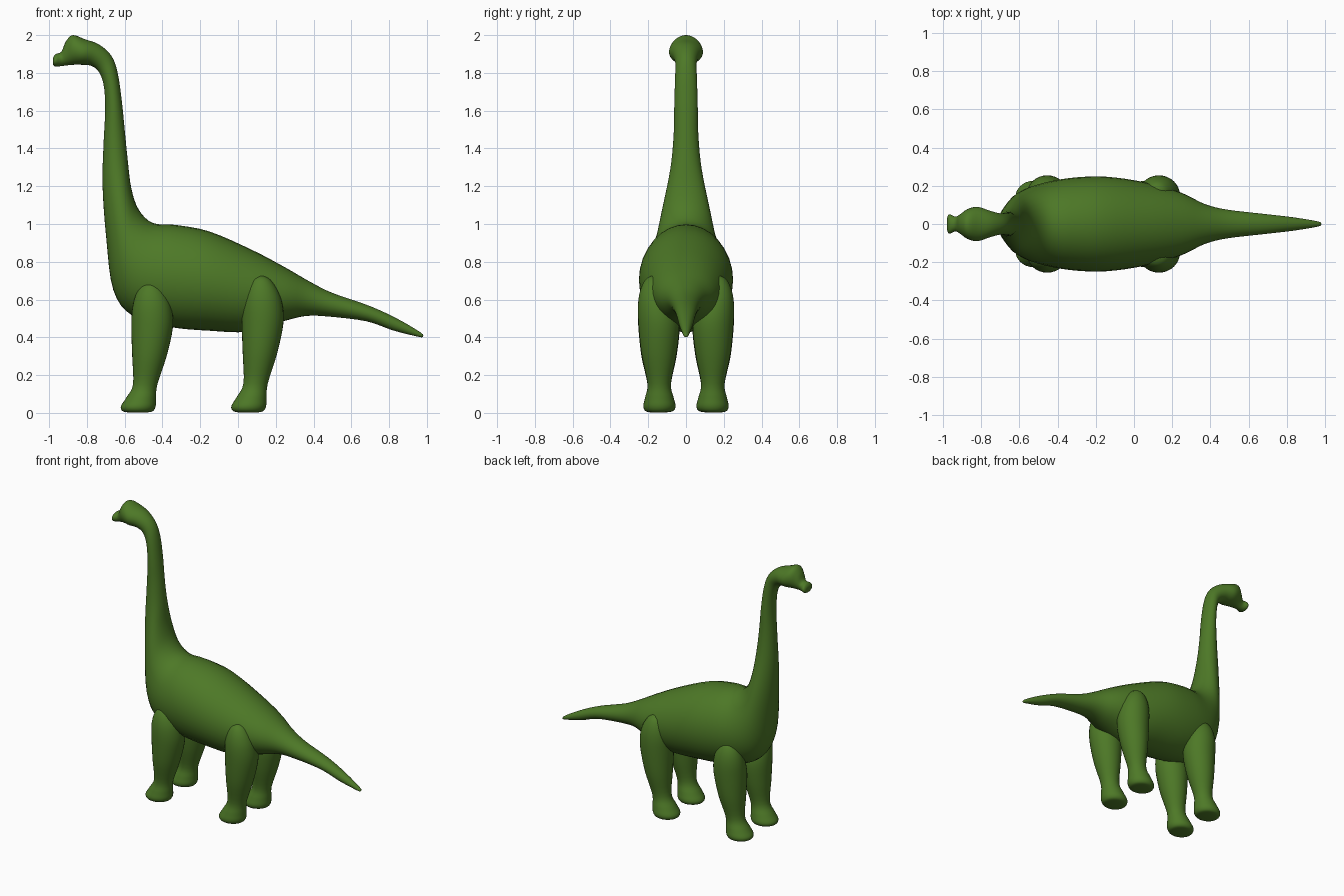
import bpy, bmesh, math
from mathutils import Vector

cube = bpy.data.objects.get("Cube")
if cube:
    bpy.data.objects.remove(cube, do_unlink=True)

green = bpy.data.materials.new("leaf green")
green.use_nodes = True
green.diffuse_color = (0.075, 0.19, 0.02, 1)
green.node_tree.nodes["Principled BSDF"].inputs["Base Color"].default_value = green.diffuse_color

SIDES = 32


def smooth_sections(sections, steps):
    """Catmull-Rom interpolation through rows of numbers."""
    rows = [Vector(s) for s in sections]
    out = []
    for i in range(len(rows) - 1):
        b, c = rows[i], rows[i + 1]
        a = rows[i - 1] if i else b
        d = rows[i + 2] if i + 2 < len(rows) else c
        for k in range(steps):
            t = k / steps
            out.append(b + (c - a) * (t / 2)
                       + (a * 2 - b * 5 + c * 4 - d) * (t * t / 2)
                       + (b * 3 - a - c * 3 + d) * (t ** 3 / 2))
    return out + [rows[-1]]


def loft(name, rings):
    """Skin (centre, axis, axis) ellipses into one closed smooth object."""
    bm = bmesh.new()
    loops = []
    for centre, u, v in rings:
        angles = [2 * math.pi * i / SIDES for i in range(SIDES)]
        loops.append([bm.verts.new(centre + u * math.cos(a) + v * math.sin(a)) for a in angles])
    for lo, hi in zip(loops, loops[1:]):
        for i in range(SIDES):
            j = (i + 1) % SIDES
            bm.faces.new((lo[i], lo[j], hi[j], hi[i]))
    bm.faces.new(loops[0])
    bm.faces.new(loops[-1])
    bmesh.ops.recalc_face_normals(bm, faces=bm.faces)
    mesh = bpy.data.meshes.new(name)
    bm.to_mesh(mesh)
    bm.free()
    mesh.materials.append(green)
    obj = bpy.data.objects.new(name, mesh)
    bpy.context.collection.objects.link(obj)
    bpy.ops.object.select_all(action="DESELECT")
    obj.select_set(True)
    bpy.context.view_layer.objects.active = obj
    bpy.ops.object.shade_smooth_by_angle(angle=math.radians(50))
    return obj


# Body from tail to snout: back x, back z, belly x, belly z, half width
body = [
    (.98, .405, .977, .402, .004), (.968, .425, .955, .403, .014),
    (.85, .495, .82, .437, .035), (.70, .565, .68, .485, .052),
    (.50, .635, .48, .51, .075), (.38, .695, .36, .513, .105),
    (.25, .77, .24, .485, .165), (.08, .86, .05, .43, .217),
    (-.15, .96, -.15, .435, .248), (-.33, .995, -.36, .455, .24),
    (-.45, 1.005, -.56, .515, .207), (-.525, 1.075, -.66, .65, .168),
    (-.565, 1.19, -.697, .92, .128), (-.585, 1.35, -.717, 1.2, .085),
    (-.60, 1.5, -.712, 1.42, .066), (-.615, 1.65, -.703, 1.61, .062),
    (-.637, 1.8, -.712, 1.74, .058), (-.67, 1.89, -.74, 1.81, .056),
    (-.735, 1.95, -.78, 1.838, .07), (-.81, 1.978, -.83, 1.843, .09),
    (-.875, 2.0, -.87, 1.843, .078), (-.912, 1.965, -.905, 1.84, .053),
    (-.935, 1.912, -.935, 1.836, .039), (-.965, 1.9, -.965, 1.833, .05),
    (-.977, 1.885, -.977, 1.84, .04), (-.98, 1.872, -.98, 1.852, .015),
]
rings = []
for bx, bz, fx, fz, w in smooth_sections(body, 4):
    back, front = Vector((bx, 0, bz)), Vector((fx, 0, fz))
    rings.append(((back + front) / 2, (back - front) / 2, Vector((0, w, 0))))
loft("body", rings)

# Leg from sole to hip: height, front x, rear x, inner y, outer y
leg = [
    (.003, -.585, -.475, .10, .19), (.01, -.612, -.45, .068, .215),
    (.035, -.62, -.436, .055, .226), (.08, -.592, -.434, .066, .216),
    (.15, -.556, -.427, .08, .204), (.3, -.56, -.378, .05, .236),
    (.45, -.565, -.345, .035, .252), (.55, -.56, -.35, .06, .254),
    (.62, -.543, -.375, .09, .242), (.67, -.515, -.41, .12, .218),
    (.69, -.482, -.442, .15, .19), (.692, -.466, -.458, .165, .175),
]
for part, shift, stretch in (("front", 0, 1.0), ("hind", .585, 1.047)):
    for side, sign in (("left", 1), ("right", -1)):
        rings = []
        for z, x0, x1, y0, y1 in smooth_sections(leg, 4):
            centre = Vector(((x0 + x1) / 2 + shift, sign * (y0 + y1) / 2, z * stretch))
            rings.append((centre, Vector(((x1 - x0) / 2, 0, 0)), Vector((0, (y1 - y0) / 2, 0))))
        loft(f"{part}_leg_{side}", rings)
